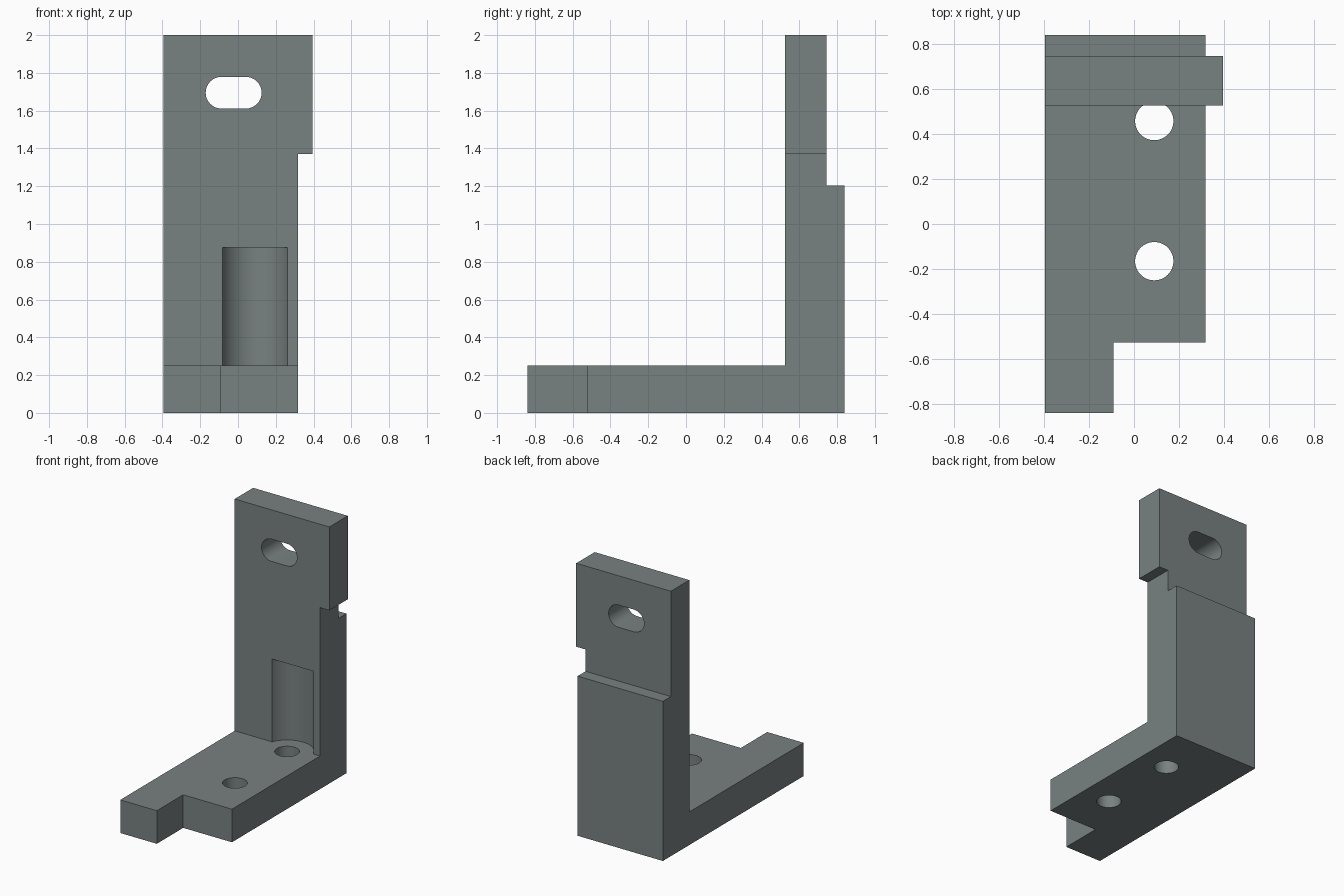
import bpy, bmesh, math
from mathutils import Vector

if "Cube" in bpy.data.objects:
    bpy.data.objects.remove(bpy.data.objects["Cube"])

steel = bpy.data.materials.new("grey_steel")
steel.diffuse_color = (0.19, 0.22, 0.22, 1)
steel.use_nodes = True
steel.node_tree.nodes["Principled BSDF"].inputs["Base Color"].default_value = steel.diffuse_color


def prism(name, outline, direction):
    """Solid made by sweeping a planar outline along a vector."""
    bm = bmesh.new()
    face = bm.faces.new([bm.verts.new(p) for p in outline])
    swept = bmesh.ops.extrude_face_region(bm, geom=[face])["geom"]
    bmesh.ops.translate(bm, vec=Vector(direction),
                        verts=[v for v in swept if isinstance(v, bmesh.types.BMVert)])
    bmesh.ops.recalc_face_normals(bm, faces=bm.faces)
    mesh = bpy.data.meshes.new(name)
    bm.to_mesh(mesh)
    bm.free()
    mesh.materials.append(steel)
    obj = bpy.data.objects.new(name, mesh)
    bpy.context.collection.objects.link(obj)
    return obj


def box(name, lo, hi):
    (x0, y0, z0), (x1, y1, z1) = lo, hi
    return prism(name, [(x0, y0, z0), (x1, y0, z0), (x1, y1, z0), (x0, y1, z0)],
                 (0, 0, z1 - z0))


def cylinder(name, x, y, r, z0, z1, n=64):
    ring = [(x + r * math.cos(2 * math.pi * i / n),
             y + r * math.sin(2 * math.pi * i / n), z0) for i in range(n)]
    return prism(name, ring, (0, 0, z1 - z0))


# L-shaped bracket with a stepped back, swept across its full width
side = [(-0.84, 0), (0.84, 0), (0.84, 1.205), (0.745, 1.205),
        (0.745, 2), (0.525, 2), (0.525, 0.25), (-0.84, 0.25)]
bracket = prism("bracket", [(-0.395, y, z) for y, z in side], (0.79, 0, 0))

# Rounded slot near the top of the upright
slot = []
for cx, start in ((0.041, -90), (-0.087, 90)):
    for i in range(25):
        a = math.radians(start + i * 7.5)
        slot.append((cx + 0.084 * math.cos(a), 0.3, 1.695 + 0.084 * math.sin(a)))

cutters = [
    box("side_relief_cutter", (0.317, -1, -0.1), (0.6, 1, 1.37)),
    box("toe_notch_cutter", (-0.09, -1, -0.1), (0.6, -0.525, 0.5)),
    cylinder("front_hole_cutter", 0.09, -0.165, 0.085, -0.1, 0.5),
    cylinder("rear_hole_cutter", 0.09, 0.457, 0.085, -0.1, 0.5),
    # Tool clearance pocket in the upright above the rear hole
    cylinder("pocket_cutter", 0.09, 0.457, 0.186, 0.25, 0.875, 96),
    prism("slot_cutter", slot, (0, 0.8, 0)),
]
for cutter in cutters:
    cutter.hide_render = True
    mod = bracket.modifiers.new(cutter.name, "BOOLEAN")
    mod.operation = "DIFFERENCE"
    mod.solver = "EXACT"
    mod.object = cutter

# Apply the cuts and smooth the round walls
bpy.context.view_layer.objects.active = bracket
bracket.select_set(True)
for mod in list(bracket.modifiers):
    bpy.ops.object.modifier_apply(modifier=mod.name)
for cutter in cutters:
    bpy.data.objects.remove(cutter)
bpy.ops.object.shade_smooth_by_angle(angle=math.radians(20))
